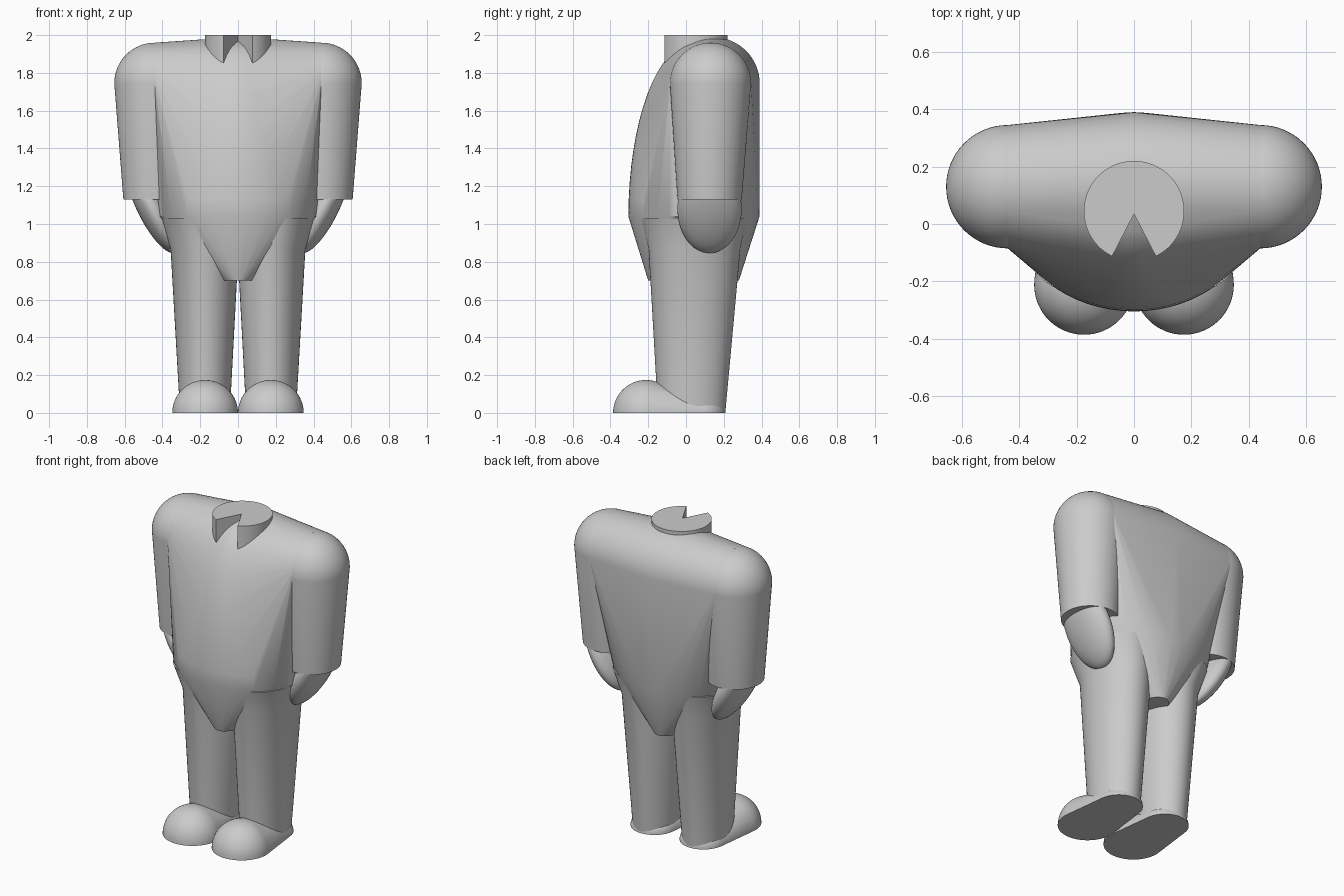
import bpy, bmesh, math
from mathutils import Matrix, Vector

cube = bpy.data.objects.get("Cube")
if cube:
    bpy.data.objects.remove(cube)

grey = bpy.data.materials.new("plain grey")
grey.use_nodes = True
colour = (0.6, 0.6, 0.6, 1)
grey.diffuse_color = colour
grey.node_tree.nodes["Principled BSDF"].inputs["Base Color"].default_value = colour


def finish(name, bm, angle=35):
    bmesh.ops.recalc_face_normals(bm, faces=bm.faces)
    mesh = bpy.data.meshes.new(name)
    bm.to_mesh(mesh)
    bm.free()
    mesh.materials.append(grey)
    obj = bpy.data.objects.new(name, mesh)
    bpy.context.collection.objects.link(obj)
    bpy.ops.object.select_all(action='DESELECT')
    obj.select_set(True)
    bpy.context.view_layer.objects.active = obj
    bpy.ops.object.shade_smooth_by_angle(angle=math.radians(angle))
    return obj


def ellipse(center, rx, ry, n=64):
    """Points of a horizontal ellipse."""
    c = Vector(center)
    return [c + Vector((rx * math.cos(a), ry * math.sin(a), 0))
            for a in (2 * math.pi * i / n for i in range(n))]


def dome(center, rx, ry, rz, rows=16, n=64):
    """Points of an upper half ellipsoid."""
    c = Vector(center)
    points = [c + Vector((0, 0, rz))]
    for i in range(rows):
        a = math.pi / 2 * i / rows
        points += ellipse(c + Vector((0, 0, rz * math.sin(a))),
                          rx * math.cos(a), ry * math.cos(a), n)
    return points


def disc(center, r, n=64):
    """Points of a circle facing sideways."""
    c = Vector(center)
    return [c + Vector((0, r * math.cos(a), r * math.sin(a)))
            for a in (2 * math.pi * i / n for i in range(n))]


def hull(name, points):
    bm = bmesh.new()
    verts = [bm.verts.new(p) for p in points]
    result = bmesh.ops.convex_hull(bm, input=verts)
    loose = {v for v in result["geom_interior"] + result["geom_unused"]
             if isinstance(v, bmesh.types.BMVert)}
    bmesh.ops.delete(bm, geom=list(loose), context='VERTS')
    return finish(name, bm)


def loft(name, rings):
    """Skin a stack of rings and cap both ends."""
    bm = bmesh.new()
    rows = [[bm.verts.new(p) for p in ring] for ring in rings]
    for low, high in zip(rows, rows[1:]):
        for i in range(len(low)):
            j = (i + 1) % len(low)
            bm.faces.new((low[i], low[j], high[j], high[i]))
    bm.faces.new(rows[0][::-1])
    bm.faces.new(rows[-1])
    return finish(name, bm)


# Torso: belly dome, upper back, shoulder discs and crotch wrapped together
shoulder = Vector((0.44, 0.13, 1.745))
torso = dome((0, 0.042, 1.04), 0.425, 0.347, 0.92)
torso += dome((0, 0.14, 1.745), 0.02, 0.25, 0.245)
torso += ellipse((0, 0.04, 0.7), 0.11, 0.24)
for side in (-1, 1):
    torso += disc((side * shoulder.x, shoulder.y, shoulder.z), 0.215)
hull("torso", torso)

# Neck: short cylinder with a wedge notch at the front
gap = math.radians(25.8)
arc = [-math.pi / 2 + gap + (2 * math.pi - 2 * gap) * i / 56 for i in range(57)]
outline = [(0.175 * math.cos(a), 0.045 + 0.175 * math.sin(a)) for a in arc]
outline.append((0, 0.035))
loft("neck", [[Vector((x, y, z)) for x, y in outline] for z in (1.75, 2.0)])

for side, label in ((1, "left"), (-1, "right")):
    # Sleeve: tapering tube with a round shoulder
    rings = [ellipse((side * 0.437, 0.125, 1.13), 0.17, 0.17)]
    for i in range(16):
        a = math.pi / 2 * i / 16
        r = 0.215 * math.cos(a)
        rings.append(ellipse((side * shoulder.x, shoulder.y,
                              shoulder.z + 0.215 * math.sin(a)), r, r))
    loft(label + "_arm", rings)

    # Hand: flattened ellipsoid leaning inward
    bm = bmesh.new()
    place = (Matrix.Translation((side * 0.45, 0.125, 1.08))
             @ Matrix.Rotation(side * math.radians(27), 4, 'Y')
             @ Matrix.Diagonal((0.08, 0.17, 0.26, 1)))
    bmesh.ops.create_uvsphere(bm, u_segments=48, v_segments=24, radius=1, matrix=place)
    finish(label + "_hand", bm)

    # Trouser leg, flaring into the hip
    loft(label + "_leg", [
        ellipse((side * 0.175, 0.03, 0), 0.132, 0.178),
        ellipse((side * 0.177, 0.045, 0.87), 0.18, 0.243),
        ellipse((side * 0.21, 0.042, 1.03), 0.2, 0.28)])

    # Shoe: big round toe tapering to a low heel
    hull(label + "_shoe",
         dome((side * 0.174, -0.212, 0), 0.174, 0.174, 0.174)
         + dome((side * 0.174, 0.07, 0), 0.14, 0.14, 0.1))
